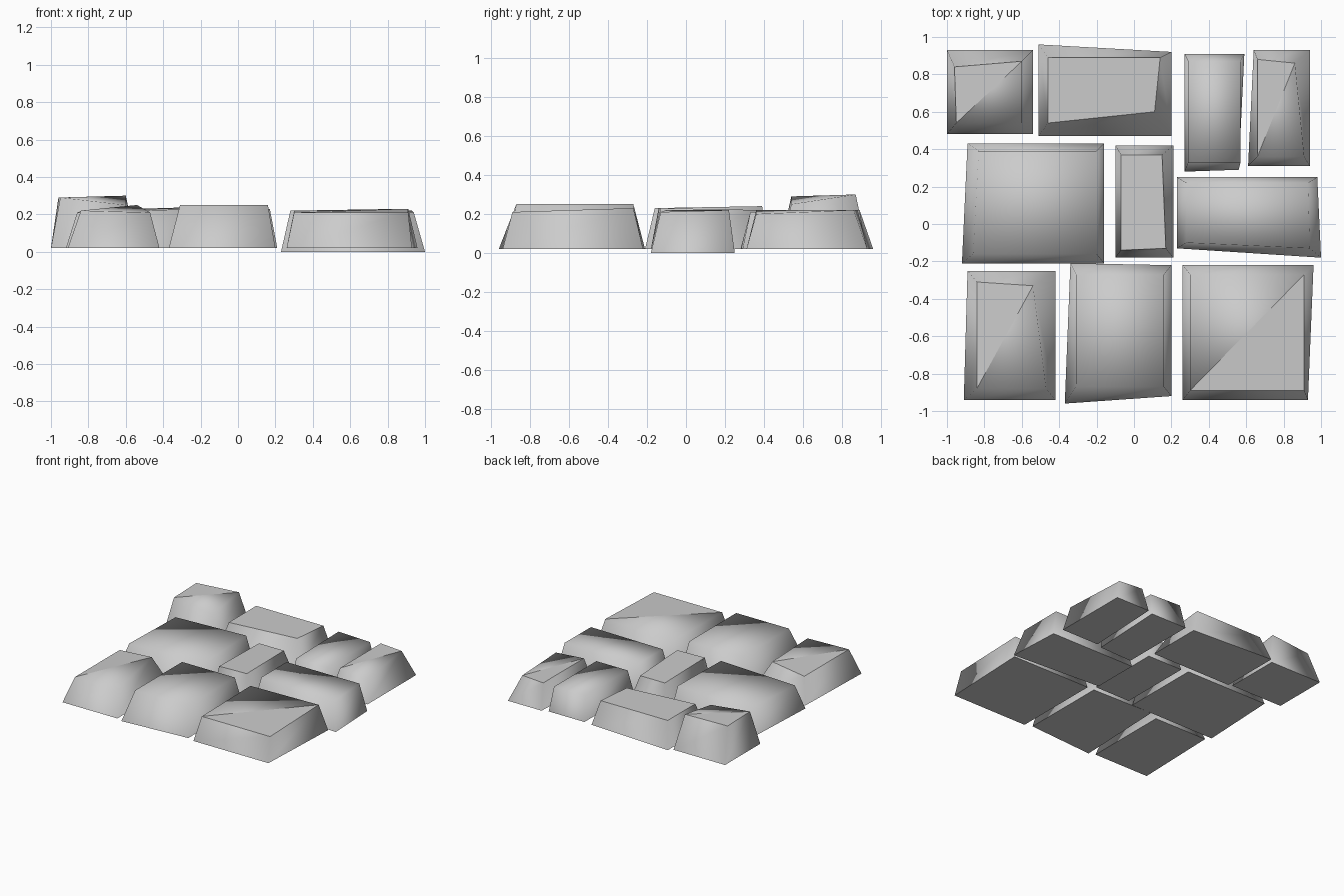
import bpy
import bmesh

default_cube = bpy.data.objects.get("Cube")
if default_cube:
    bpy.data.objects.remove(default_cube, do_unlink=True)

# One plain stone colour
stone_grey = bpy.data.materials.new("stone_grey")
stone_grey.use_nodes = True
colour = (0.6, 0.6, 0.6, 1)
stone_grey.diffuse_color = colour
stone_grey.node_tree.nodes["Principled BSDF"].inputs["Base Color"].default_value = colour

# Corner order, counter-clockwise from above (the model's right is -x)
CORNERS = ["front_right", "front_left", "back_left", "back_right"]


def rectangle(bounds, moved):
    """Corners of a rectangle, with some corners moved elsewhere."""
    x_low, x_high, y_low, y_high = bounds
    plain = [(x_low, y_low), (x_high, y_low), (x_high, y_high), (x_low, y_high)]
    return [moved.get(name, point) for name, point in zip(CORNERS, plain)]


def stone(name, base, top, heights, base_moved={}, top_moved={},
          flat_top=False, flat_corner=None, floor=0.02):
    """Tapered paving stone with soft shading and optional flat facets on top."""
    bm = bmesh.new()
    lower = [bm.verts.new((x, y, floor)) for x, y in rectangle(base, base_moved)]
    upper = [bm.verts.new((x, y, z))
             for (x, y), z in zip(rectangle(top, top_moved), heights)]
    bm.faces.new(list(reversed(lower)))
    for i in range(len(lower)):
        j = (i + 1) % len(lower)
        bm.faces.new((lower[i], lower[j], upper[j], upper[i])).smooth = True
    # The top splits along the diagonal beside the flat corner
    k = CORNERS.index(flat_corner) if flat_corner else 0
    ring = upper[k:] + upper[:k]
    first = bm.faces.new((ring[3], ring[0], ring[1]))
    second = bm.faces.new((ring[1], ring[2], ring[3]))
    first.smooth = not (flat_top or flat_corner)
    second.smooth = not flat_top
    mesh = bpy.data.meshes.new(name)
    bm.to_mesh(mesh)
    bm.free()
    mesh.materials.append(stone_grey)
    obj = bpy.data.objects.new(name, mesh)
    bpy.context.collection.objects.link(obj)
    return obj


# Back row
stone("back_right_tall_stone", base=(-1, -.54, .48, .93), top=(-.95, -.6, .54, .87),
      heights=(.29, .25, .3, .29),
      top_moved={"back_right": (-.96, .84)}, flat_corner="back_right")
stone("back_long_stone", base=(-.51, .2, .47, .96), top=(-.46, .14, .54, .89),
      heights=(.22, .22, .22, .22), flat_top=True,
      base_moved={"back_left": (.2, .92)}, top_moved={"front_left": (.11, .6)})
stone("back_narrow_stone", base=(.27, .59, .28, .91), top=(.29, .57, .33, .87),
      heights=(.21, .21, .21, .22), base_moved={"front_left": (.56, .29)})
stone("back_left_stone", base=(.64, .94, .31, .93), top=(.66, .91, .36, .88),
      heights=(.22, .2, .22, .22), flat_corner="back_right",
      base_moved={"front_right": (.61, .31)}, top_moved={"back_left": (.86, .86)})

# Middle row
stone("middle_wide_stone", base=(-.92, -.16, -.21, .43), top=(-.86, -.2, -.16, .39),
      heights=(.21, .23, .24, .22),
      base_moved={"back_right": (-.89, .43)}, top_moved={"back_right": (-.83, .39)})
stone("middle_small_stone", base=(-.1, .21, -.18, .42), top=(-.07, .15, -.14, .37),
      heights=(.23, .23, .22, .22), flat_top=True,
      top_moved={"front_left": (.17, -.13)})
stone("middle_left_stone", base=(.23, .98, -.13, .25), top=(.28, .93, -.1, .22),
      heights=(.22, .21, .22, .22), floor=0,
      base_moved={"front_left": (1, -.18)}, top_moved={"front_left": (.94, -.13)})

# Front row
stone("front_right_stone", base=(-.89, -.42, -.94, -.25), top=(-.84, -.47, -.88, -.31),
      heights=(.22, .21, .25, .22), flat_corner="back_right",
      base_moved={"front_right": (-.91, -.94)}, top_moved={"back_left": (-.54, -.33)})
stone("front_middle_stone", base=(-.37, .2, -.96, -.22), top=(-.31, .16, -.87, -.27),
      heights=(.25, .25, .25, .25),
      base_moved={"front_left": (.2, -.92), "back_right": (-.34, -.21)})
stone("front_left_stone", base=(.26, .96, -.94, -.22), top=(.3, .91, -.89, -.27),
      heights=(.21, .21, .23, .22), flat_corner="front_left",
      base_moved={"front_left": (.93, -.94)})
